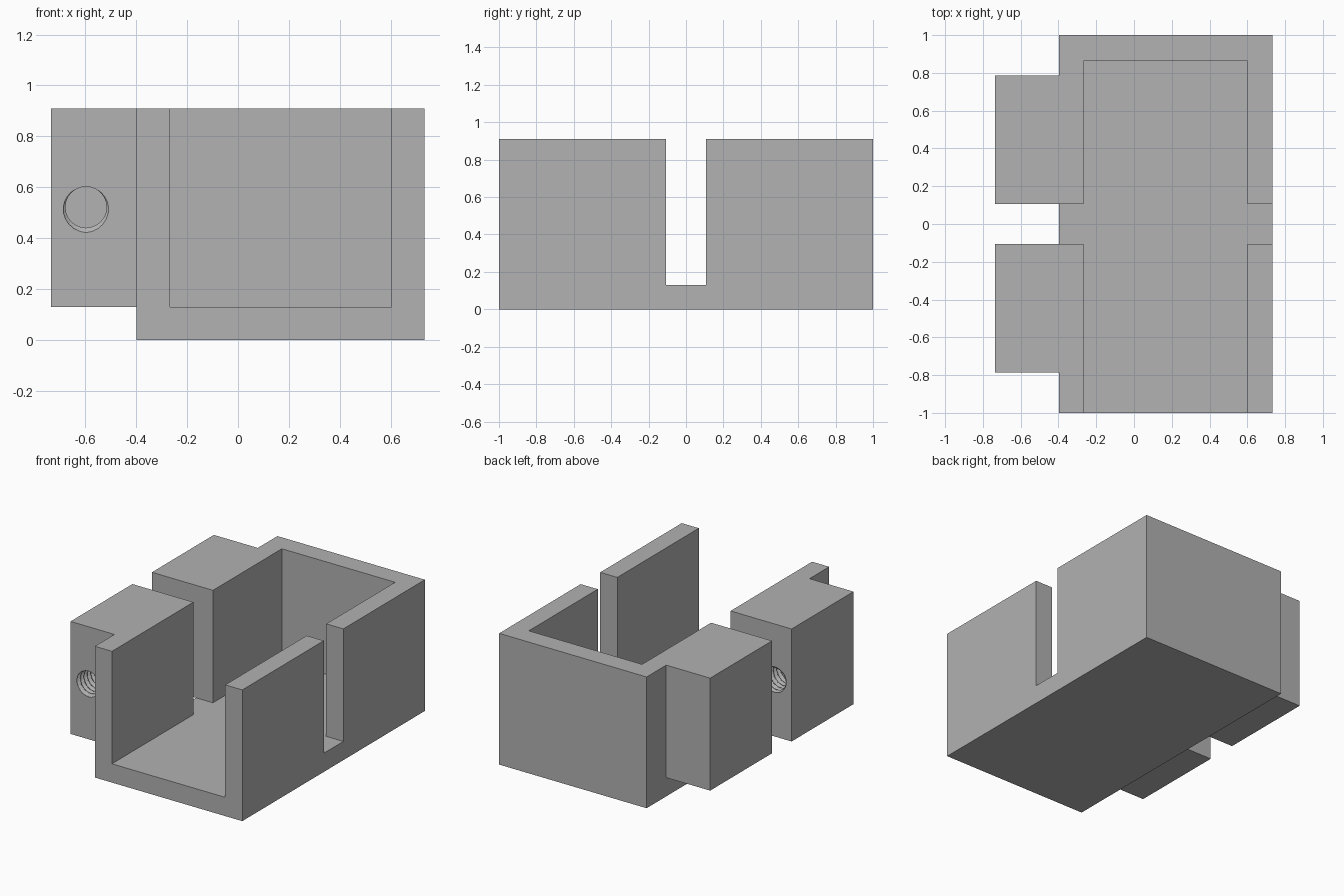
import bpy, bmesh, math

cube = bpy.data.objects.get("Cube")
if cube:
    bpy.data.objects.remove(cube, do_unlink=True)

grey = bpy.data.materials.new("plain grey")
grey.use_nodes = True
grey.diffuse_color = (0.445, 0.445, 0.445, 1)
grey.node_tree.nodes["Principled BSDF"].inputs["Base Color"].default_value = grey.diffuse_color


def add_object(name, bm):
    bmesh.ops.recalc_face_normals(bm, faces=bm.faces)
    mesh = bpy.data.meshes.new(name)
    bm.to_mesh(mesh)
    bm.free()
    mesh.materials.append(grey)
    obj = bpy.data.objects.new(name, mesh)
    bpy.context.scene.collection.objects.link(obj)
    return obj


def box(name, x, y, z):
    """Box spanning the given (low, high) ranges."""
    bm = bmesh.new()
    bmesh.ops.create_cube(bm, size=1)
    for v in bm.verts:
        v.co = [r[0] if c < 0 else r[1] for c, r in zip(v.co, (x, y, z))]
    return add_object(name, bm)


def combine(target, tool, operation):
    """Apply a boolean and discard the tool."""
    tool.hide_render = True
    mod = target.modifiers.new(operation, "BOOLEAN")
    mod.operation, mod.object, mod.solver = operation, tool, "EXACT"
    bpy.context.view_layer.objects.active = target
    bpy.ops.object.modifier_apply(modifier=mod.name)
    bpy.data.objects.remove(tool, do_unlink=True)


def threaded_rod(name, x, z, start, end, minor, major, pitch, segs=24, steps=12):
    """Right-handed screw along y, with its groove lowest at the start."""
    bm = bmesh.new()
    rings = []
    step = pitch / steps
    count = int((end - start) / step) + 2 * steps // 2
    for i in range(count + 1):
        along = (i - steps // 2) * step
        ring = []
        for j in range(segs):
            a = math.tau * j / segs
            phase = (a / math.tau + 0.25 + along / pitch) % 1
            ridge = max(0, 1.2 * abs(2 * phase - 1) - 0.2)
            r = minor + (major - minor) * ridge
            ring.append(bm.verts.new((x + r * math.cos(a), start + along, z + r * math.sin(a))))
        rings.append(ring)
    for lower, upper in zip(rings, rings[1:]):
        for j in range(segs):
            k = (j + 1) % segs
            bm.faces.new((lower[j], lower[k], upper[k], upper[j]))
    bm.faces.new(rings[0])
    bm.faces.new(rings[-1])
    bmesh.ops.triangulate(bm, faces=bm.faces)
    return add_object(name, bm)


FLOOR, TOP, GAP = 0.13, 0.91, 0.107
LUG_FRONT, LUG_BACK = -0.785, 0.785

# Tray, open at the top and the front
body = box("clamp_body", (-0.398, 0.733), (-1, 1), (0, TOP))
combine(body, box("cavity", (-0.267, 0.602), (-1.2, 0.862), (FLOOR, 1.2)), "DIFFERENCE")

# Side lugs, then the slot that splits both walls and the lugs
combine(body, box("lugs", (-0.735, -0.3), (LUG_FRONT, LUG_BACK), (FLOOR, TOP)), "UNION")
combine(body, box("slot", (-1, 1), (-GAP, GAP), (FLOOR, 1.2)), "DIFFERENCE")

# Merge coplanar faces left by the cuts
bm = bmesh.new()
bm.from_mesh(body.data)
bmesh.ops.remove_doubles(bm, verts=bm.verts, dist=0.0001)
bmesh.ops.dissolve_limit(bm, angle_limit=0.01, verts=bm.verts, edges=bm.edges)
bm.to_mesh(body.data)
bm.free()

# Threaded screw hole through the front lug
combine(body, threaded_rod("screw_thread", -0.597, 0.522, LUG_FRONT, -GAP, 0.081, 0.1, 0.037), "DIFFERENCE")
